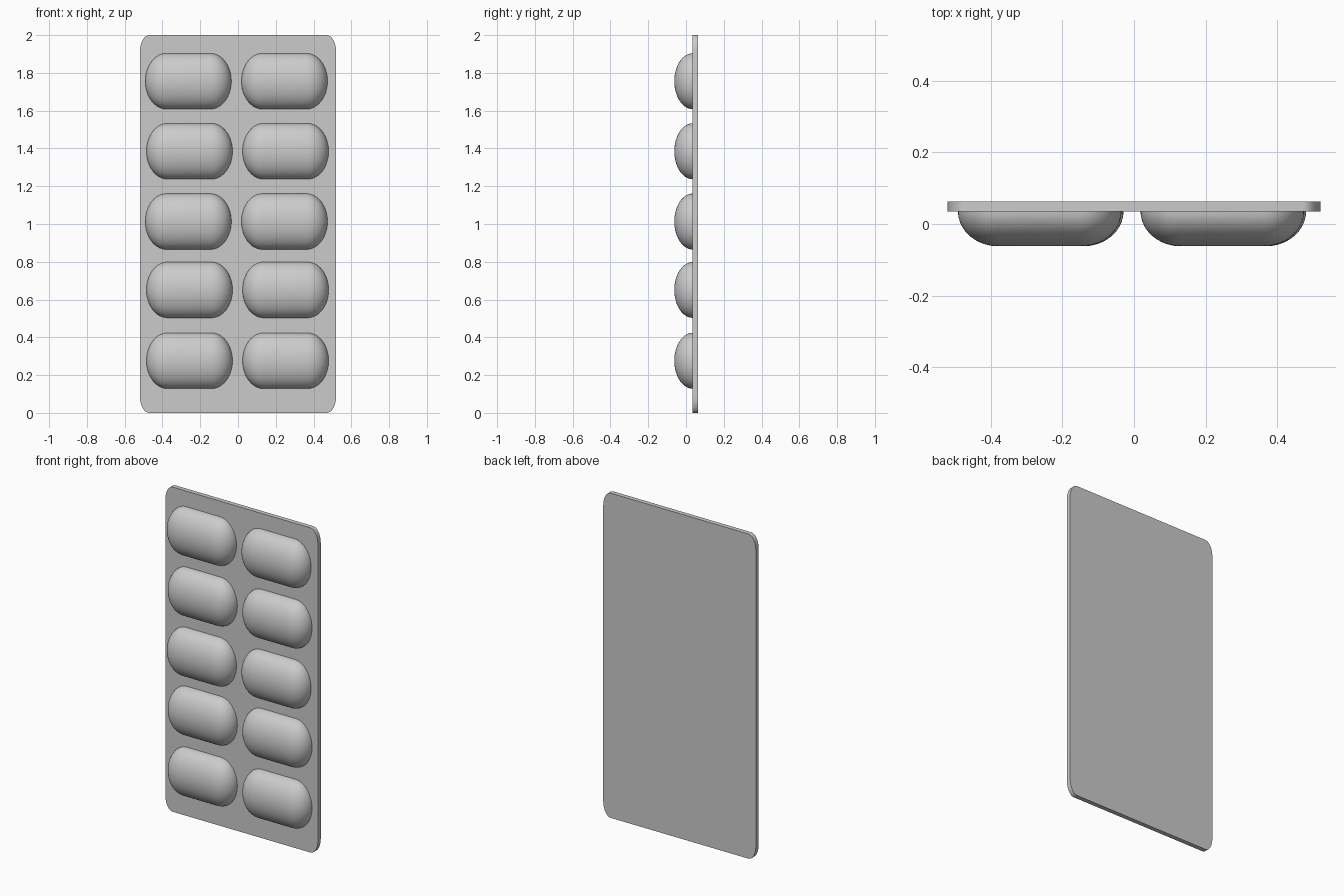
import bpy, bmesh
from math import sin, cos, pi

cube = bpy.data.objects.get("Cube")
if cube:
    bpy.data.objects.remove(cube, do_unlink=True)

grey = bpy.data.materials.new("Light grey")
grey.use_nodes = True
colour = (0.6, 0.6, 0.6, 1)
grey.diffuse_color = colour
grey.node_tree.nodes["Principled BSDF"].inputs["Base Color"].default_value = colour


def make_object(name, bm, angle):
    bmesh.ops.recalc_face_normals(bm, faces=bm.faces)
    mesh = bpy.data.meshes.new(name)
    bm.to_mesh(mesh)
    bm.free()
    mesh.materials.append(grey)
    obj = bpy.data.objects.new(name, mesh)
    bpy.context.collection.objects.link(obj)
    bpy.ops.object.select_all(action='DESELECT')
    obj.select_set(True)
    bpy.context.view_layer.objects.active = obj
    bpy.ops.object.shade_smooth_by_angle(angle=angle)
    return obj


# Backing sheet: rounded rectangle with elliptical corners, extruded in depth
FRONT, BACK = 0.035, 0.063
HALF_W, RX, RZ, STEPS = 0.52, 0.05, 0.09, 8
bm = bmesh.new()
outline = []
for corner, (sx, sz) in enumerate([(1, 1), (-1, 1), (-1, -1), (1, -1)]):
    for i in range(STEPS + 1):
        a = (corner + i / STEPS) * pi / 2
        x = sx * (HALF_W - RX) + RX * cos(a)
        z = 1 + sz * (1 - RZ) + RZ * sin(a)
        outline.append(bm.verts.new((x, FRONT, z)))
face = bm.faces.new(outline)
extruded = bmesh.ops.extrude_face_region(bm, geom=[face], use_keep_orig=True)
bmesh.ops.translate(bm, vec=(0, BACK - FRONT, 0),
                    verts=[g for g in extruded["geom"] if isinstance(g, bmesh.types.BMVert)])
make_object("backing_sheet", bm, 0.6)

# Blister pocket: half capsule, spun about its long axis and flattened
HALF_L, CAP, RADIUS, DEPTH, ARC = 0.228, 0.112, 0.148, 0.098, 10
bm = bmesh.new()
half = [(HALF_L - CAP + CAP * cos(i * pi / 2 / ARC), RADIUS * sin(i * pi / 2 / ARC))
        for i in range(ARC + 1)]
profile = half + [(-x, r) for x, r in reversed(half)]
verts = [bm.verts.new((x, 0, r)) for x, r in profile]
edges = [bm.edges.new(pair) for pair in zip(verts, verts[1:])]
bmesh.ops.spin(bm, geom=verts + edges, cent=(0, 0, 0), axis=(1, 0, 0),
               angle=pi, steps=28)
bmesh.ops.remove_doubles(bm, verts=bm.verts, dist=0.0005)
bmesh.ops.holes_fill(bm, edges=[e for e in bm.edges if e.is_boundary], sides=0)
for v in bm.verts:
    v.co.y = -abs(v.co.y) * DEPTH / RADIUS
pocket = make_object("pocket_1_right", bm, 0.7)

# Five rows of two pockets sharing one mesh, with slight row offsets
rows = [(1.756, -0.006), (1.385, 0), (1.013, -0.006), (0.651, 0), (0.276, 0)]
for n, (z, shift) in enumerate(rows, 1):
    for side, x in (("right", -0.257), ("left", 0.252)):
        name = f"pocket_{n}_{side}"
        obj = bpy.data.objects.get(name)
        if obj is None:
            obj = bpy.data.objects.new(name, pocket.data)
            bpy.context.collection.objects.link(obj)
        obj.location = (x + shift, FRONT + 0.001, z)
